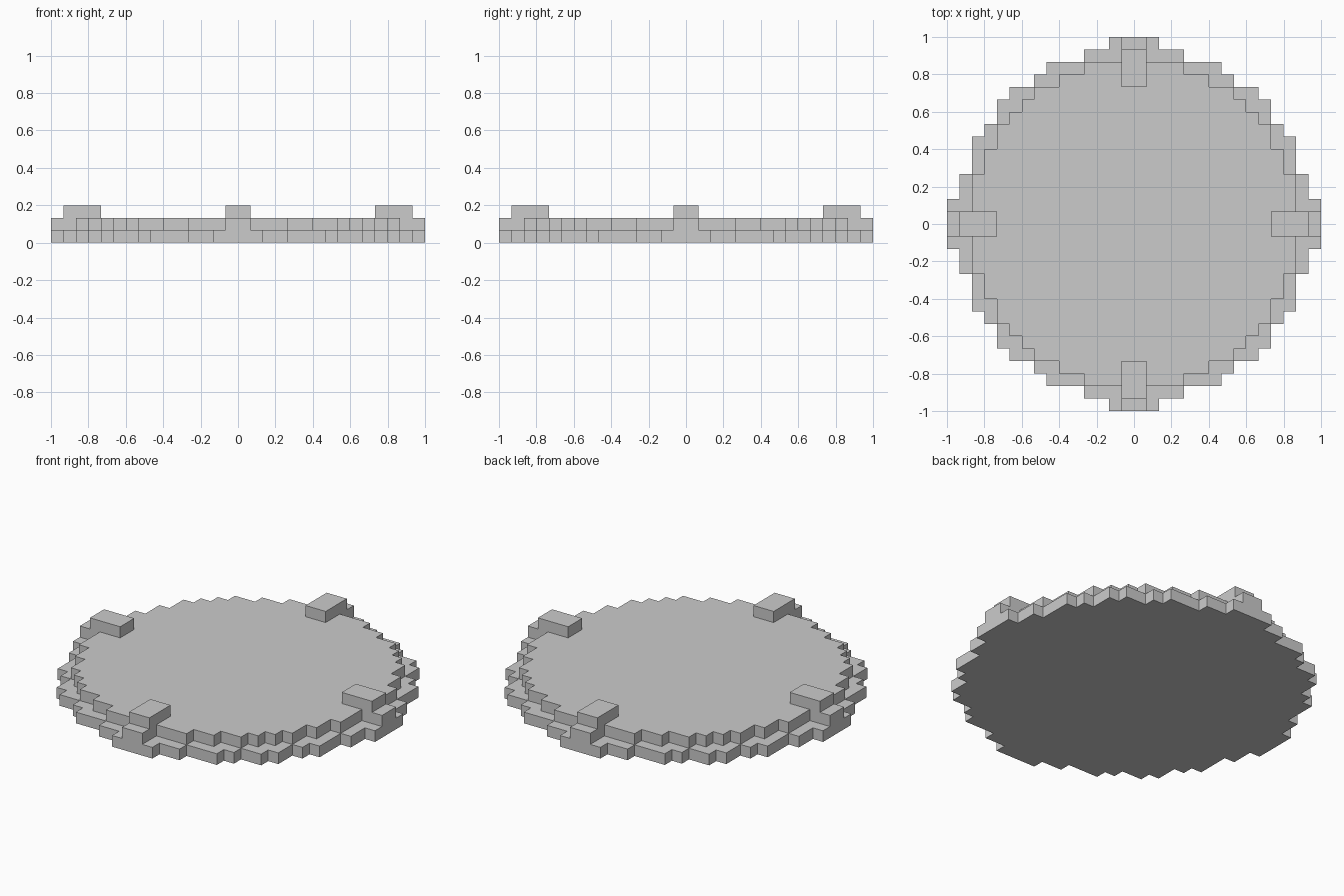
import bpy, bmesh, math

if "Cube" in bpy.data.objects:
    bpy.data.objects.remove(bpy.data.objects["Cube"])

U = 1 / 15  # block size
# half-widths of each disc layer, row by row from the centre outwards
LOWER = [15] * 2 + [14] * 2 + [13] * 3 + [12] + [11] * 2 + [10, 8, 7, 4, 2]
UPPER = [13] * 4 + [12] * 2 + [11] * 2 + [10, 9, 8, 6, 4]


def ring(c):
    # distance of a block from the centre line, 0 = touching it
    return c if c >= 0 else -c - 1


def height(i, j):
    a, b = sorted((ring(i), ring(j)))
    if a == 0 and 11 <= b <= 13:      # raised lugs
        return 3
    if a == 0 and b == 14:            # outer step of the lugs
        return 2
    if b < len(UPPER) and a < UPPER[b]:
        return 2
    if b < len(LOWER) and a < LOWER[b]:
        return 1
    return 0


bm = bmesh.new()


def quad(*pts):
    bm.faces.new([bm.verts.new((x * U, y * U, z * U)) for x, y, z in pts])


for i in range(-15, 15):
    for j in range(-15, 15):
        h = height(i, j)
        if not h:
            continue
        # top and underside
        quad((i, j, h), (i + 1, j, h), (i + 1, j + 1, h), (i, j + 1, h))
        quad((i, j, 0), (i, j + 1, 0), (i + 1, j + 1, 0), (i + 1, j, 0))
        # exposed side walls
        corners = [(i, j), (i + 1, j), (i + 1, j + 1), (i, j + 1)]
        for k, (dx, dy) in enumerate([(0, -1), (1, 0), (0, 1), (-1, 0)]):
            p, q = corners[k], corners[(k + 1) % 4]
            for z in range(height(i + dx, j + dy), h):
                quad((*p, z), (*q, z), (*q, z + 1), (*p, z + 1))

# weld the blocks and merge flat areas
bmesh.ops.remove_doubles(bm, verts=bm.verts[:], dist=U * 0.01)
bmesh.ops.dissolve_limit(bm, angle_limit=math.radians(1),
                         verts=bm.verts[:], edges=bm.edges[:])
mesh = bpy.data.meshes.new("stepped_disc")
bm.to_mesh(mesh)
bm.free()
disc = bpy.data.objects.new("stepped_disc", mesh)
bpy.context.collection.objects.link(disc)
